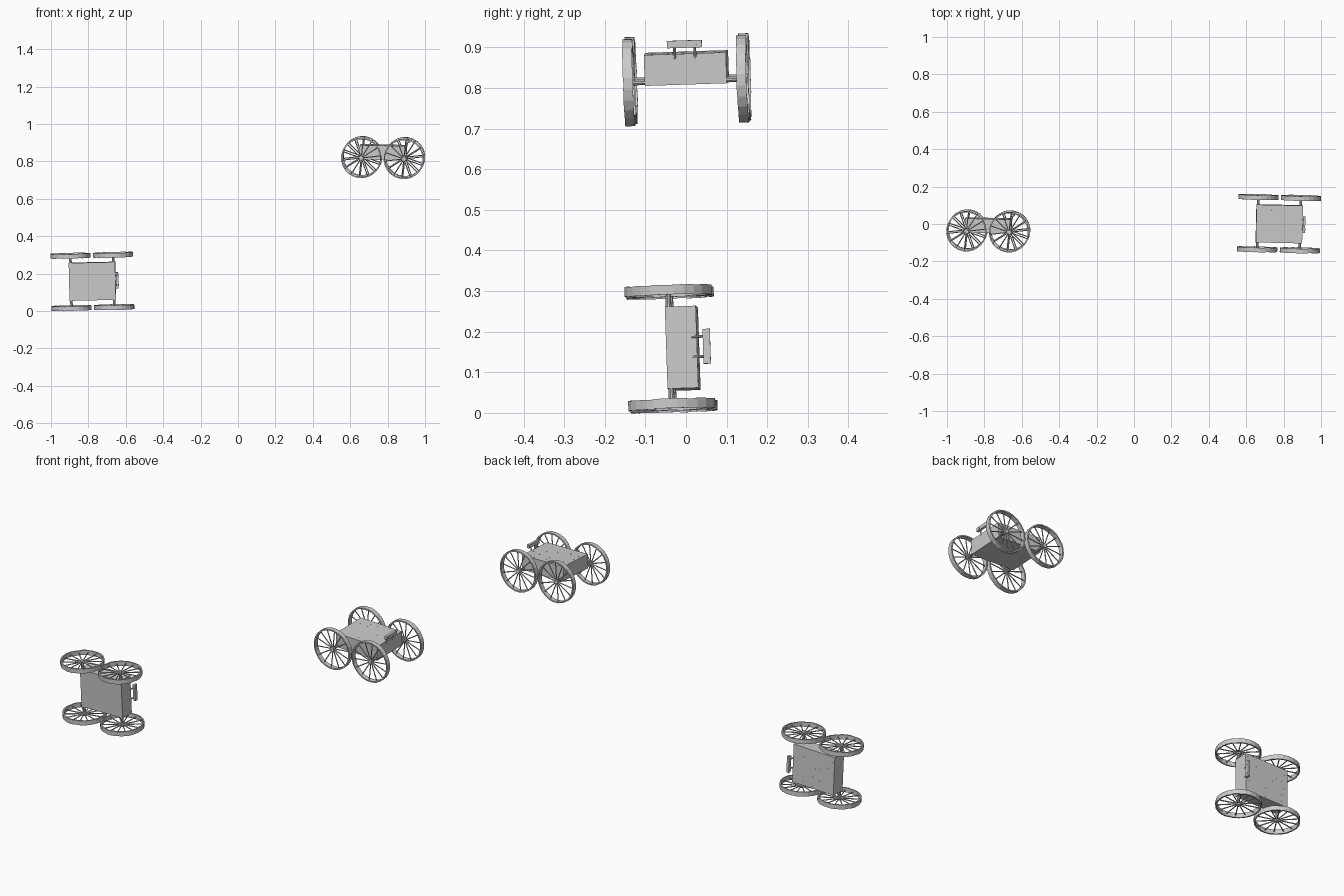
import bpy, bmesh, math, random
from mathutils import Matrix, Vector, Euler

if "Cube" in bpy.data.objects:
    bpy.data.objects.remove(bpy.data.objects["Cube"])

random.seed(4)
R_OUT, R_IN, WIDTH = 0.107, 0.100, 0.024
SIDES, SPOKES = 24, 14


def box(bm, centre, size, rot=None):
    m = Matrix.Translation(centre)
    if rot is not None:
        m = m @ rot
    bmesh.ops.create_cube(bm, size=1, matrix=m @ Matrix.Diagonal((*size, 1)))


def rod(bm, a, b, radius, sides=8):
    a, b = Vector(a), Vector(b)
    d = b - a
    m = Matrix.Translation((a + b) / 2) @ d.to_track_quat('Z', 'Y').to_matrix().to_4x4()
    bmesh.ops.create_cone(bm, cap_ends=True, segments=sides, radius1=radius,
                          radius2=radius, depth=d.length, matrix=m)


def finish(bm, name, matrix):
    bmesh.ops.recalc_face_normals(bm, faces=bm.faces)
    mesh = bpy.data.meshes.new(name)
    bm.to_mesh(mesh)
    bm.free()
    ob = bpy.data.objects.new(name, mesh)
    bpy.context.collection.objects.link(ob)
    ob.matrix_world = matrix


def wheel(bm, x, y):
    # rim of short planks, each slightly out of line
    step = 2 * math.pi / SIDES
    length = 2 * R_OUT * math.tan(step / 2)
    r = (R_OUT + R_IN) / 2
    for i in range(SIDES):
        a = i * step
        c = (x + r * math.cos(a), y + random.uniform(-.001, .001), r * math.sin(a))
        box(bm, c, (R_OUT - R_IN, WIDTH, length), Matrix.Rotation(-a, 4, 'Y'))
    # spokes and hub
    for i in range(SPOKES):
        a = 2 * math.pi * (i + .3) / SPOKES
        rod(bm, (x, y, 0), (x + r * math.cos(a), y, r * math.sin(a)), .0028, 6)
    rod(bm, (x, y - .009, 0), (x, y + .009, 0), .011, 12)


def cart(prefix, matrix):
    # solid box body
    bm = bmesh.new()
    box(bm, (0, 0, .029), (.248, .202, .076))
    finish(bm, prefix + "_body", matrix)

    # nail heads scattered over the top
    bm = bmesh.new()
    for i in range(5):
        for j in range(5):
            px = -.1 + i * .05 + random.uniform(-.015, .015)
            py = -.08 + j * .04 + random.uniform(-.012, .012)
            rod(bm, (px, py, .066), (px, py, .068), .002, 6)
    finish(bm, prefix + "_nails", matrix)

    # axles and wheels
    bm = bmesh.new()
    for x in (-.114, .114):
        rod(bm, (x, -.148, 0), (x, .148, 0), .007, 10)
    finish(bm, prefix + "_axles", matrix)
    for end, x in (("rear", -.114), ("front", .114)):
        for side, y in (("right", -.14), ("left", .14)):
            bm = bmesh.new()
            wheel(bm, x, y)
            finish(bm, f"{prefix}_{end}_{side}_wheel", matrix)

    # push handle: two posts carrying a short board
    bm = bmesh.new()
    for y in (-.025, .025):
        rod(bm, (.122, y, .055), (.130, y, .093), .0035, 8)
        rod(bm, (.128, y, .090), (.139, y, .090), .005, 8)
    box(bm, (.131, 0, .091), (.013, .086, .018))
    finish(bm, prefix + "_handle", matrix)


# upright cart, slightly tilted
tilt = Euler((math.radians(1.9), math.radians(1.3), math.radians(-1.3))).to_matrix().to_4x4()
upright = Matrix.Translation((.776, .002, .82)) @ tilt
cart("upright_cart", upright)

# the same cart lying on its side
tipped = Matrix.Translation((-1.555, -.857, .16)) @ Matrix.Rotation(-math.pi / 2, 4, 'X') @ upright
cart("tipped_cart", tipped)
